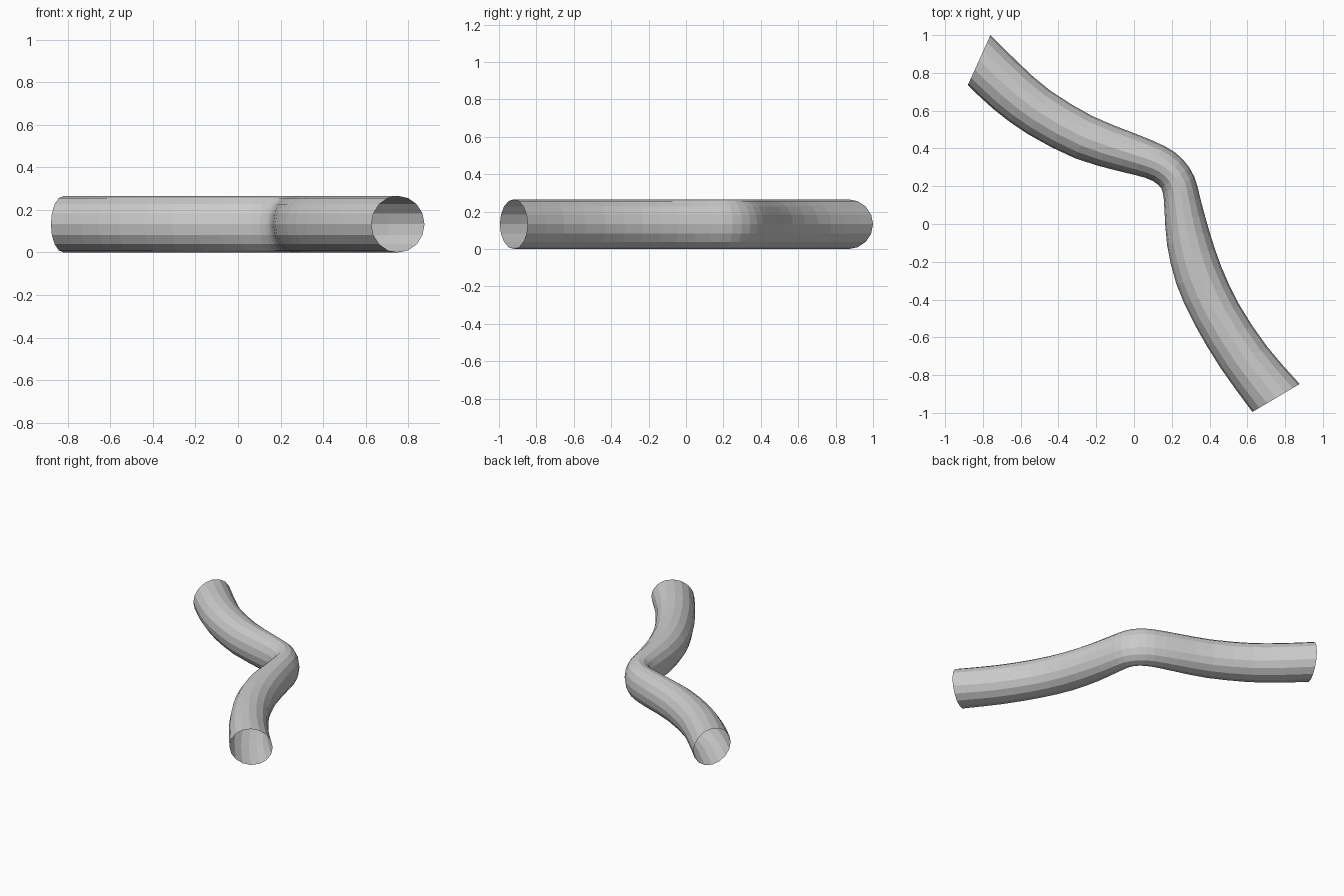
import bpy, bmesh, math
from mathutils import Vector

if "Cube" in bpy.data.objects:
    bpy.data.objects.remove(bpy.data.objects["Cube"])

SIDES, RADIUS, STEPS = 16, 0.133, 2

# Outer and inner edge of the bent pipe, seen from above, paired ring by ring
outer = [(-.76, 1.0), (-.605, .847), (-.447, .709), (-.22, .571), (0, .481),
         (.161, .413), (.257, .344), (.32, .249), (.352, .132), (.4, -.042),
         (.463, -.228), (.558, -.429), (.706, -.651), (.877, -.847)]
inner = [(-.88, .735), (-.74, .605), (-.56, .475), (-.31, .347), (-.08, .28),
         (.06, .245), (.128, .208), (.153, .165), (.161, .08), (.175, -.11),
         (.225, -.32), (.32, -.53), (.46, -.765), (.627, -.995)]


def smooth_path(points):
    """Catmull-Rom curve through the points."""
    p = [Vector((x, y, RADIUS)) for x, y in points]
    p = [2 * p[0] - p[1]] + p + [2 * p[-1] - p[-2]]
    path = []
    for a, b, c, d in zip(p, p[1:], p[2:], p[3:]):
        for s in range(STEPS):
            t = s / STEPS
            path.append(0.5 * (2 * b + (c - a) * t + (2 * a - 5 * b + 4 * c - d) * t**2
                               + (3 * b - a - 3 * c + d) * t**3))
    return path + [p[-2]]


# Open-ended pipe: loft elliptical rings between the two edges
bm = bmesh.new()
rings = []
for o, i in zip(smooth_path(outer), smooth_path(inner)):
    centre, half = (o + i) / 2, (o - i) / 2
    ring = []
    for k in range(SIDES):
        a = 2 * math.pi * k / SIDES
        ring.append(bm.verts.new(centre + half * math.cos(a)
                                 + Vector((0, 0, RADIUS * math.sin(a)))))
    rings.append(ring)
for r, s in zip(rings, rings[1:]):
    for k in range(SIDES):
        n = (k + 1) % SIDES
        bm.faces.new((r[k], r[n], s[n], s[k]))
bmesh.ops.recalc_face_normals(bm, faces=bm.faces)

# Make sure the faces point outward
top = max(bm.faces, key=lambda f: f.calc_center_median().z)
if top.normal.z < 0:
    bmesh.ops.reverse_faces(bm, faces=bm.faces)

mesh = bpy.data.meshes.new("bent_pipe")
bm.to_mesh(mesh)
bm.free()
bpy.context.collection.objects.link(bpy.data.objects.new("bent_pipe", mesh))
